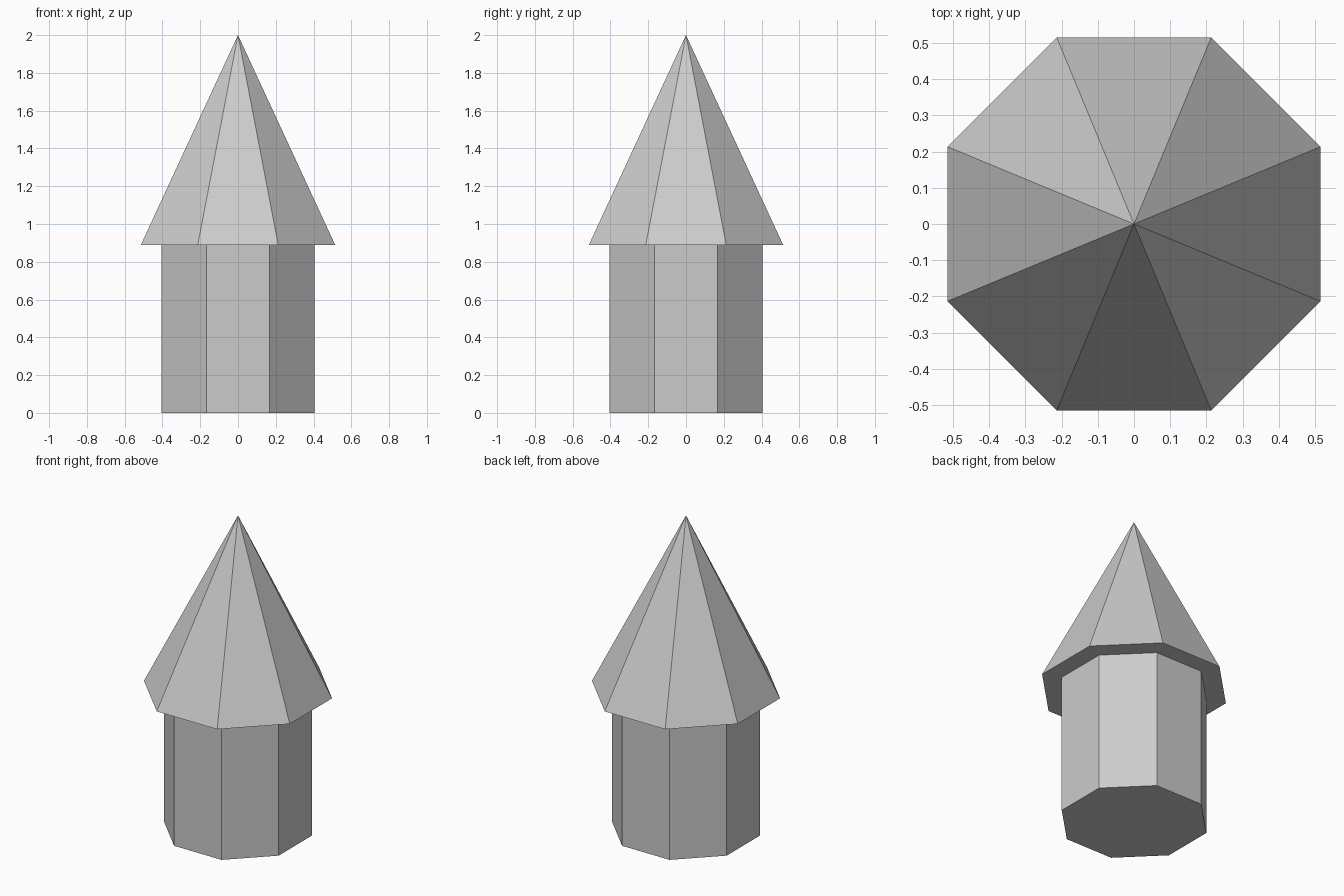
import bpy
from math import pi, cos

if "Cube" in bpy.data.objects:
    bpy.data.objects.remove(bpy.data.objects["Cube"])

SIDES = 8


def octagon_part(name, apothem_bottom, apothem_top, z0, z1):
    """Eight-sided prism or pyramid with flat sides facing the axes."""
    k = 1 / cos(pi / SIDES)
    bpy.ops.mesh.primitive_cone_add(
        vertices=SIDES, radius1=apothem_bottom * k, radius2=apothem_top * k,
        depth=z1 - z0, location=(0, 0, (z0 + z1) / 2),
        rotation=(0, 0, pi / SIDES))
    obj = bpy.context.object
    obj.name = name
    bpy.ops.object.transform_apply(location=True, rotation=True, scale=True)
    return obj


# Octagonal tower body
octagon_part("tower_body", 0.405, 0.405, 0.0, 0.888)

# Pointed roof with overhanging eaves and flat underside
octagon_part("pointed_roof", 0.515, 0.0, 0.888, 2.0)
